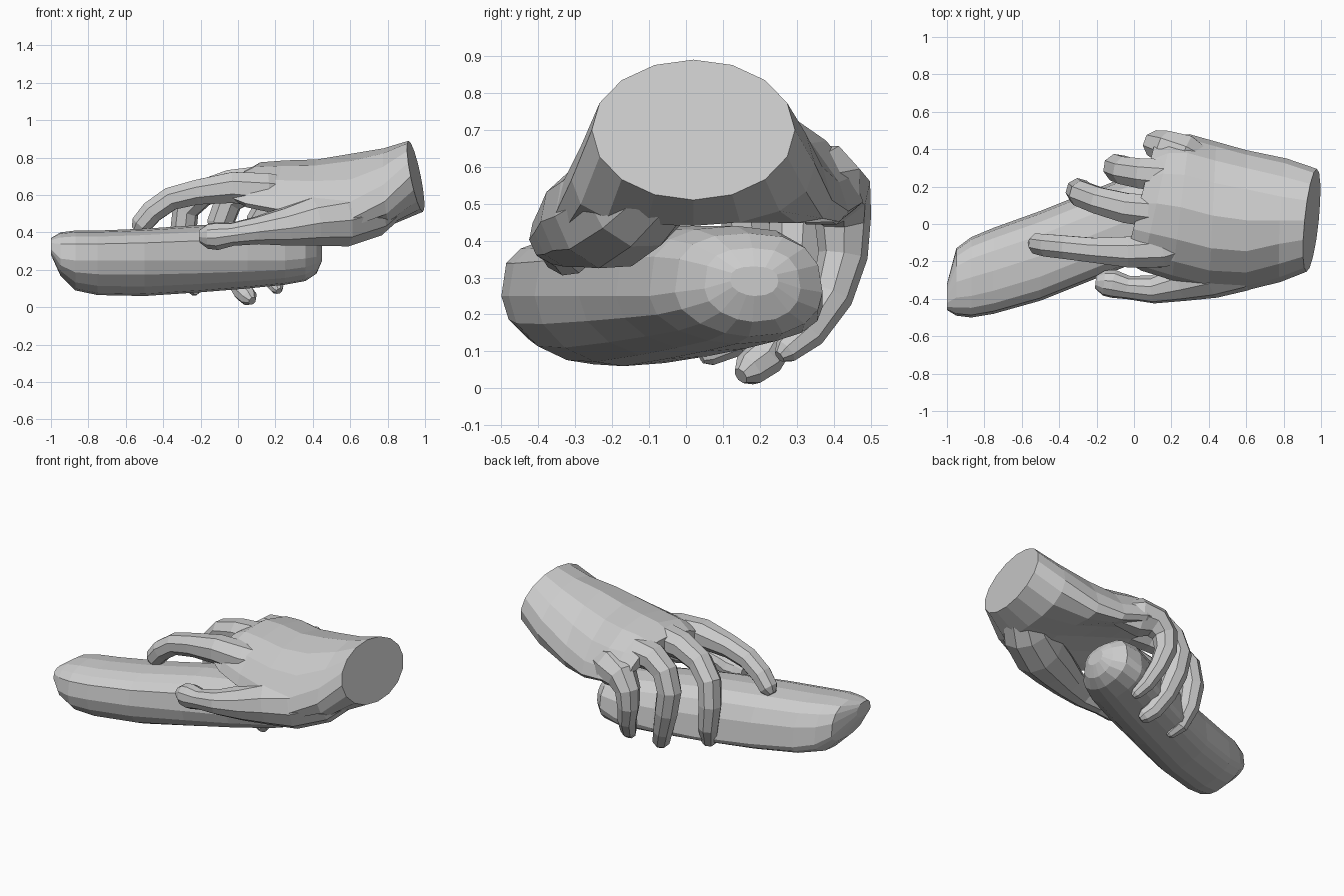
import bpy, bmesh, math
from mathutils import Vector


def skin(name, rings):
    """Bridge rings of points into a closed, flat-shaded body."""
    bm = bmesh.new()
    loops = [[bm.verts.new(p) for p in ring] for ring in rings]
    n = len(loops[0])
    for a, b in zip(loops, loops[1:]):
        for i in range(n):
            j = (i + 1) % n
            bm.faces.new((a[i], a[j], b[j], b[i]))
    bm.faces.new(loops[0])
    bm.faces.new(loops[-1])
    bmesh.ops.recalc_face_normals(bm, faces=bm.faces)
    me = bpy.data.meshes.new(name)
    bm.to_mesh(me)
    bm.free()
    ob = bpy.data.objects.new(name, me)
    bpy.context.collection.objects.link(ob)
    return ob


def power(v, e):
    return math.copysign(abs(v) ** e, v)


def tube(name, path, sides=8):
    """Digit along (x, y, z, radius) points with a rounded tip."""
    pts = [Vector(p[:3]) for p in path]
    rad = [p[3] for p in path]
    d = (pts[-1] - pts[-2]).normalized()
    pts.append(pts[-1] + d * rad[-1] * 0.7)
    rad.append(rad[-1] * 0.5)
    rings, side = [], None
    for k, p in enumerate(pts):
        t = (pts[min(k + 1, len(pts) - 1)] - pts[max(k - 1, 0)]).normalized()
        ref = side if side else Vector((0, 1, 0))
        side = (ref - t * ref.dot(t)).normalized()
        up = t.cross(side)
        ring = []
        for i in range(sides):
            a = math.tau * (i + 0.5) / sides
            ring.append(p + rad[k] * 1.05 * (side * math.cos(a) + up * math.sin(a)))
        rings.append(ring)
    return skin(name, rings)


# Held object: flattish top, side crease that sinks toward the far side
body = [  # x, y min, y max, z bottom, z crease, z top, crease drop
    (-1.00, -0.46, -0.32, 0.28, 0.31, 0.37, 0.00),
    (-0.95, -0.49, -0.13, 0.17, 0.26, 0.40, 0.03),
    (-0.87, -0.50, -0.07, 0.09, 0.25, 0.41, 0.07),
    (-0.75, -0.48, -0.02, 0.065, 0.25, 0.41, 0.10),
    (-0.50, -0.41, 0.07, 0.06, 0.25, 0.42, 0.11),
    (-0.20, -0.29, 0.19, 0.08, 0.25, 0.44, 0.10),
    (0.05, -0.19, 0.29, 0.10, 0.25, 0.44, 0.07),
    (0.25, -0.10, 0.37, 0.12, 0.25, 0.44, 0.03),
    (0.36, -0.03, 0.37, 0.14, 0.26, 0.42, 0.00),
    (0.42, 0.05, 0.31, 0.18, 0.27, 0.38, 0.00),
    (0.45, 0.12, 0.25, 0.25, 0.29, 0.33, 0.00),
]
rings = []
for x, y0, y1, zb, zm, zt, drop in body:
    ring = []
    for i in range(16):
        a = math.tau * i / 16
        c, s = math.cos(a), math.sin(a)
        cy = power(c, 1.2 if s < -0.01 and c < 0 else 0.8)
        zc = zm - drop * (cy + 1) / 2
        z = zc + (zt - zc) * s ** (0.6 if c < 0 else 0.8) if s > 1e-6 else zc + (zc - zb) * s
        ring.append((x, (y0 + y1) / 2 + (y1 - y0) / 2 * cy, z))
    rings.append(ring)
skin("held_object", rings)

# Palm and wrist: elliptical sections arched over the held object
palm = [  # x, y, z, half width, half height, edge drop near / far, x skew by y, by z
    (0.95, 0.02, 0.70, 0.275, 0.19, 0.00, 0.00, 0.10, -0.20),
    (0.80, 0.02, 0.645, 0.33, 0.205, 0.08, 0.04, 0.05, -0.10),
    (0.60, 0.02, 0.64, 0.375, 0.18, 0.17, 0.13, 0.00, 0.00),
    (0.42, 0.045, 0.65, 0.395, 0.14, 0.15, 0.17, 0.05, 0.00),
    (0.25, 0.09, 0.665, 0.39, 0.12, 0.14, 0.16, 0.12, 0.00),
    (0.12, 0.11, 0.675, 0.36, 0.10, 0.12, 0.15, 0.22, 0.00),
    (0.03, 0.11, 0.67, 0.31, 0.05, 0.08, 0.10, 0.25, 0.00),
]
rings = []
for x, y, z, hy, hz, near, far, ky, kz in palm:
    ring = []
    for i in range(16):
        a = math.tau * i / 16
        c, s = math.cos(a), math.sin(a)
        cy = power(c, 1.0 if x > 0.7 else 0.85)
        ring.append((x + ky * hy * cy + kz * hz * s, y + hy * cy,
                     z + hz * s - (near if c < 0 else far) * c * c))
    rings.append(ring)
skin("palm_and_wrist", rings)

# Digits, each rooted inside the palm
tube("index_finger", [(0.36, -0.09, 0.62, 0.06), (0.15, -0.14, 0.625, 0.095),
                      (-0.03, -0.15, 0.64, 0.085), (-0.22, -0.14, 0.615, 0.068),
                      (-0.36, -0.125, 0.58, 0.064), (-0.46, -0.115, 0.51, 0.062),
                      (-0.52, -0.105, 0.44, 0.056)])
tube("middle_finger", [(0.30, 0.07, 0.66, 0.06), (0.10, 0.07, 0.665, 0.09),
                       (-0.04, 0.085, 0.655, 0.082), (-0.19, 0.125, 0.61, 0.073),
                       (-0.28, 0.16, 0.52, 0.070), (-0.295, 0.175, 0.38, 0.068),
                       (-0.275, 0.165, 0.23, 0.06), (-0.25, 0.12, 0.12, 0.045),
                       (-0.23, 0.06, 0.09, 0.03)])
tube("ring_finger", [(0.34, 0.24, 0.64, 0.06), (0.16, 0.26, 0.64, 0.09),
                     (0.04, 0.27, 0.63, 0.083), (-0.05, 0.285, 0.57, 0.076),
                     (-0.09, 0.30, 0.46, 0.073), (-0.065, 0.295, 0.32, 0.068),
                     (-0.02, 0.265, 0.18, 0.058), (0.03, 0.21, 0.08, 0.052),
                     (0.06, 0.17, 0.05, 0.045)])
tube("little_finger", [(0.42, 0.31, 0.55, 0.06), (0.27, 0.37, 0.55, 0.11),
                       (0.17, 0.41, 0.53, 0.09), (0.12, 0.425, 0.46, 0.073),
                       (0.115, 0.425, 0.36, 0.064), (0.145, 0.395, 0.25, 0.055),
                       (0.18, 0.33, 0.15, 0.046), (0.21, 0.27, 0.10, 0.034)])
tube("thumb", [(0.86, -0.02, 0.62, 0.11), (0.70, -0.14, 0.52, 0.145),
               (0.55, -0.21, 0.475, 0.15), (0.40, -0.265, 0.46, 0.13),
               (0.25, -0.31, 0.43, 0.10), (0.10, -0.35, 0.41, 0.072),
               (-0.03, -0.34, 0.39, 0.06), (-0.11, -0.32, 0.38, 0.072),
               (-0.16, -0.315, 0.38, 0.065)], 10)
